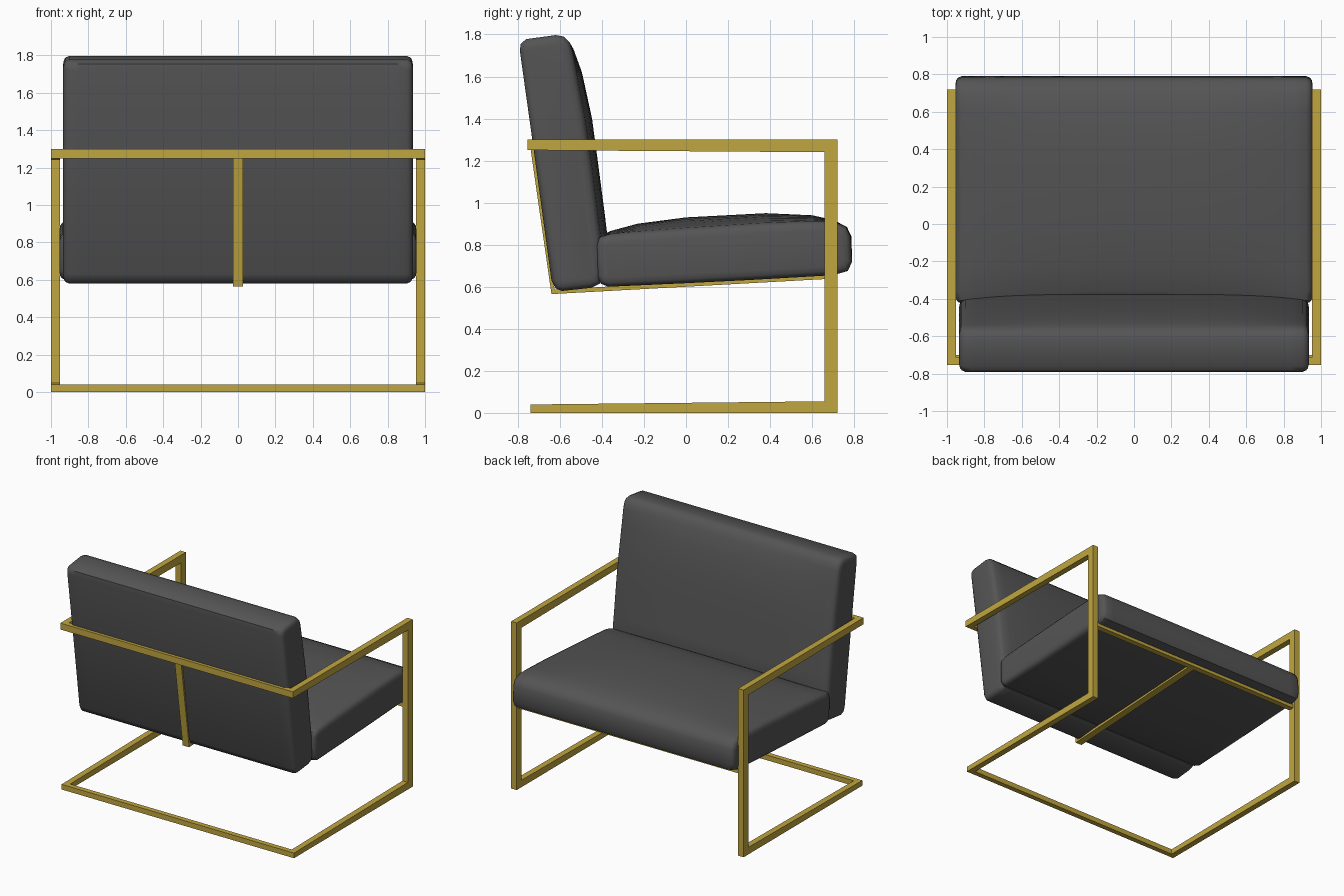
import bpy, bmesh
from mathutils import Vector

if "Cube" in bpy.data.objects:
    bpy.data.objects.remove(bpy.data.objects["Cube"])


def material(name, rgb):
    m = bpy.data.materials.new(name)
    m.diffuse_color = (*rgb, 1)
    m.use_nodes = True
    m.node_tree.nodes["Principled BSDF"].inputs["Base Color"].default_value = m.diffuse_color
    return m


GOLD = material("brushed gold", (0.53, 0.38, 0.05))
GREY = material("charcoal fabric", (0.09, 0.09, 0.09))


def finish(bm, name, mat):
    bmesh.ops.recalc_face_normals(bm, faces=bm.faces)
    me = bpy.data.meshes.new(name)
    bm.to_mesh(me)
    bm.free()
    me.materials.append(mat)
    ob = bpy.data.objects.new(name, me)
    bpy.context.collection.objects.link(ob)
    return ob


def bent_bar(name, outer, inner, x0, x1):
    """Flat bar following matching outer and inner (y, z) side-view paths."""
    bm = bmesh.new()
    rings = [[bm.verts.new((x, *p)) for x, p in ((x0, o), (x1, o), (x1, i), (x0, i))]
             for o, i in zip(outer, inner)]
    for a, b in zip(rings, rings[1:]):
        for i in range(4):
            j = (i + 1) % 4
            bm.faces.new((a[i], a[j], b[j], b[i]))
    bm.faces.new(rings[0])
    bm.faces.new(rings[-1])
    return finish(bm, name, GOLD)


def rail(name, y0, y1, z0, z1):
    return bent_bar(name, [(y0, z0), (y1, z0)], [(y0, z1), (y1, z1)], -0.955, 0.955)


def inset(pts, d):
    """Move a clockwise closed outline inwards by d."""
    out = []
    for i, p in enumerate(pts):
        a, p, b = Vector(pts[i - 1]), Vector(p), Vector(pts[(i + 1) % len(pts)])
        t = ((p - a).normalized() + (b - p).normalized()).normalized()
        out.append((p.x + t.y * d, p.y - t.x * d))
    return out


def cushion(name, edge, crown, half, power):
    """Edge outline at the sides swelling to the crown outline in the middle."""
    # fraction of half width, end rounding inset
    steps = [(1.0, 0.045), (0.995, 0.02), (0.985, 0.008), (0.965, 0.0),
             (0.9, 0), (0.8, 0), (0.68, 0), (0.54, 0), (0.36, 0), (0.18, 0)]
    steps += [(0, 0)] + [(-f, d) for f, d in reversed(steps)]
    bm = bmesh.new()
    rings = []
    for f, d in steps:
        k = 1 - abs(f) ** power
        pts = [(a[0] + (b[0] - a[0]) * k, a[1] + (b[1] - a[1]) * k)
               for a, b in zip(edge, crown)]
        rings.append([bm.verts.new((f * half, y, z)) for y, z in inset(pts, d)])
    n = len(edge)
    for a, b in zip(rings, rings[1:]):
        for i in range(n):
            j = (i + 1) % n
            bm.faces.new((a[i], a[j], b[j], b[i]))
    bm.faces.new(rings[0])
    bm.faces.new(rings[-1])
    ob = finish(bm, name, GREY)
    bpy.ops.object.select_all(action='DESELECT')
    ob.select_set(True)
    bpy.context.view_layer.objects.active = ob
    bpy.ops.object.shade_smooth_by_angle(angle=0.75)
    return ob


# C-shaped side frames: arm, front leg and floor runner
outer = [(-0.755, 1.30), (0.72, 1.30), (0.72, 0), (-0.74, 0)]
inner = [(-0.755, 1.25), (0.66, 1.24), (0.66, 0.055), (-0.74, 0.04)]
bent_bar("left_side_frame", outer, inner, -1.0, -0.953)
bent_bar("right_side_frame", outer, inner, 0.953, 1.0)

# Cross rails
rail("back_rail", -0.755, -0.715, 1.25, 1.30)
rail("floor_rail", -0.74, -0.70, 0, 0.04)
rail("front_seat_rail", 0.66, 0.705, 0.632, 0.66)

# Bent centre strap carrying the cushions
bent_bar("centre_strap", [(-0.74, 1.26), (-0.64, 0.565), (0.67, 0.637)],
         [(-0.72, 1.26), (-0.625, 0.587), (0.67, 0.657)], -0.028, 0.028)

# Seat cushion (outline runs clockwise from the back bottom)
shared = [(0.70, 0.655), (0.3, 0.632), (0, 0.617), (-0.37, 0.60)]
seat_edge = [(-0.405, 0.615), (-0.422, 0.65), (-0.425, 0.80), (-0.41, 0.835),
             (-0.36, 0.85), (-0.23, 0.86), (0, 0.875), (0.38, 0.90), (0.6, 0.91),
             (0.70, 0.91), (0.76, 0.885), (0.782, 0.84), (0.79, 0.72), (0.77, 0.675)] + shared
seat_crown = [(-0.405, 0.615), (-0.422, 0.65), (-0.425, 0.80), (-0.41, 0.84),
              (-0.36, 0.865), (-0.23, 0.90), (0, 0.93), (0.38, 0.95), (0.6, 0.94),
              (0.70, 0.918), (0.765, 0.885), (0.787, 0.84), (0.79, 0.72), (0.77, 0.675)] + shared
cushion("seat_cushion", seat_edge, seat_crown, 0.955, 3)

# Back cushion (outline runs clockwise from the back bottom)
rear = [(-0.62, 0.592), (-0.64, 0.63), (-0.727, 1.27), (-0.79, 1.72), (-0.787, 1.755),
        (-0.76, 1.778), (-0.62, 1.797), (-0.58, 1.79), (-0.555, 1.765)]
low = [(-0.40, 0.66), (-0.41, 0.615), (-0.45, 0.595), (-0.59, 0.58)]
back_edge = rear + [(-0.54, 1.72), (-0.52, 1.6), (-0.485, 1.4), (-0.455, 1.2),
                    (-0.425, 0.95), (-0.41, 0.84)] + low
back_crown = rear + [(-0.535, 1.73), (-0.495, 1.62), (-0.447, 1.4), (-0.42, 1.2),
                     (-0.387, 0.95), (-0.375, 0.85)] + low
cushion("back_cushion", back_edge, back_crown, 0.935, 4)
